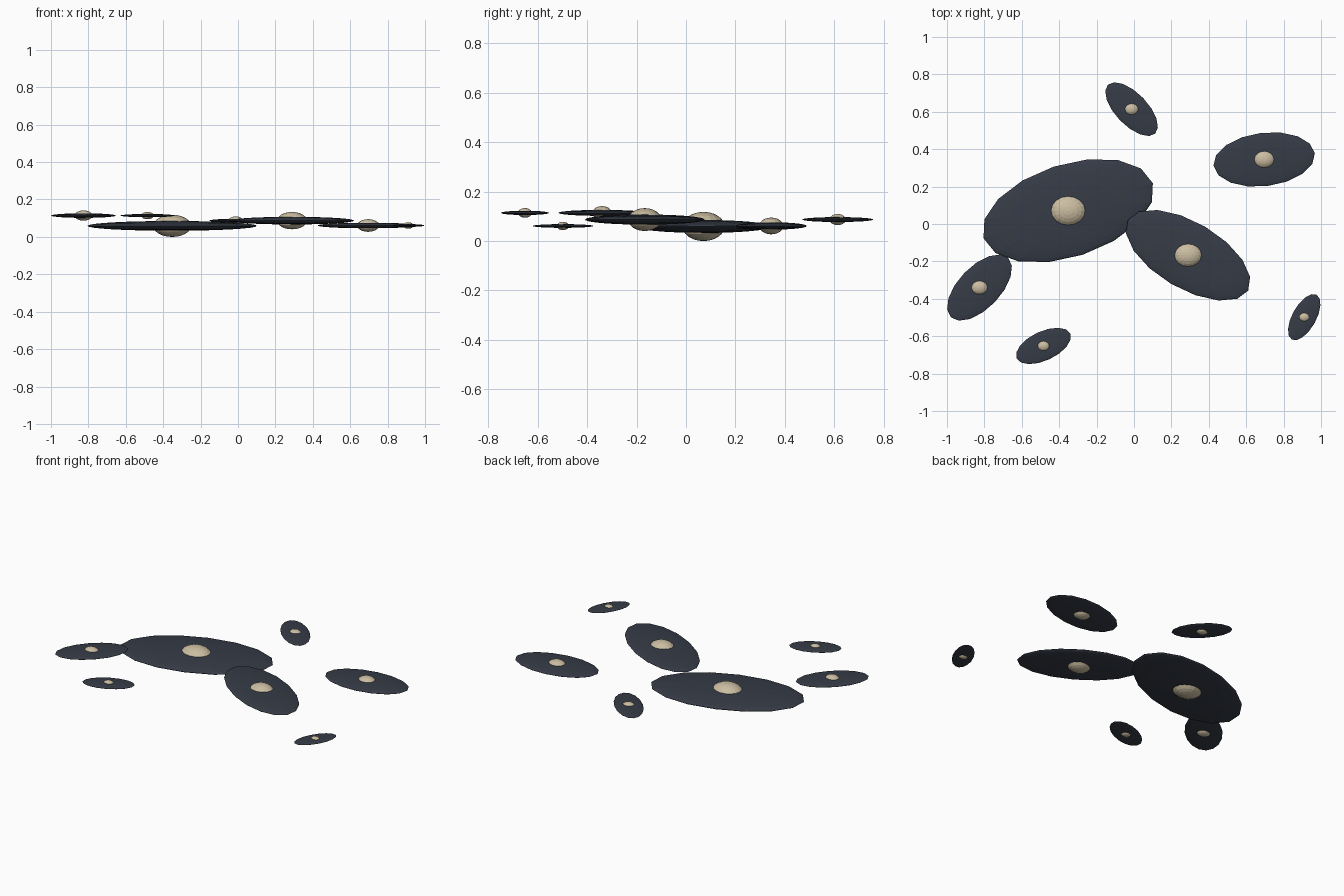
import bpy, math

if "Cube" in bpy.data.objects:
    bpy.data.objects.remove(bpy.data.objects["Cube"])


def material(name, rgb):
    m = bpy.data.materials.new(name)
    m.diffuse_color = (*rgb, 1)
    m.use_nodes = True
    m.node_tree.nodes["Principled BSDF"].inputs["Base Color"].default_value = m.diffuse_color
    return m


slate = material("dark slate", (0.036, 0.044, 0.062))
cream = material("pale cream", (0.60, 0.51, 0.36))


def ellipsoid(name, loc, radii, angle, segments, rings, mat):
    bpy.ops.mesh.primitive_uv_sphere_add(segments=segments, ring_count=rings, radius=1,
                                         location=loc, rotation=(0, 0, math.radians(angle)))
    ob = bpy.context.object
    ob.name = name
    ob.scale = radii
    ob.data.materials.append(mat)
    bpy.ops.object.transform_apply(location=False, rotation=False, scale=True)
    return ob


# x, y, z, half length, half width, turn in degrees
discs = [
    (-0.352, 0.071, 0.059, 0.476, 0.248, 18),
    (0.289, -0.167, 0.087, 0.373, 0.178, -30.4),
    (0.696, 0.345, 0.061, 0.273, 0.143, 7),
    (-0.013, 0.614, 0.087, 0.182, 0.086, -46),
    (-0.826, -0.340, 0.114, 0.221, 0.113, 46),
    (-0.484, -0.652, 0.114, 0.158, 0.078, 25),
    (0.910, -0.498, 0.061, 0.137, 0.064, 61),
]

for i, (x, y, z, a, b, turn) in enumerate(discs, 1):
    # flat elongated disc
    ellipsoid(f"disc_{i}", (x, y, z), (a, b, 0.055 * a), turn, 16, 16, slate)
    # rounded core, not turned with the disc
    ellipsoid(f"core_{i}", (x, y, z), (0.214 * a, 0.18 * a, 0.124 * a), 0, 16, 12, cream)
